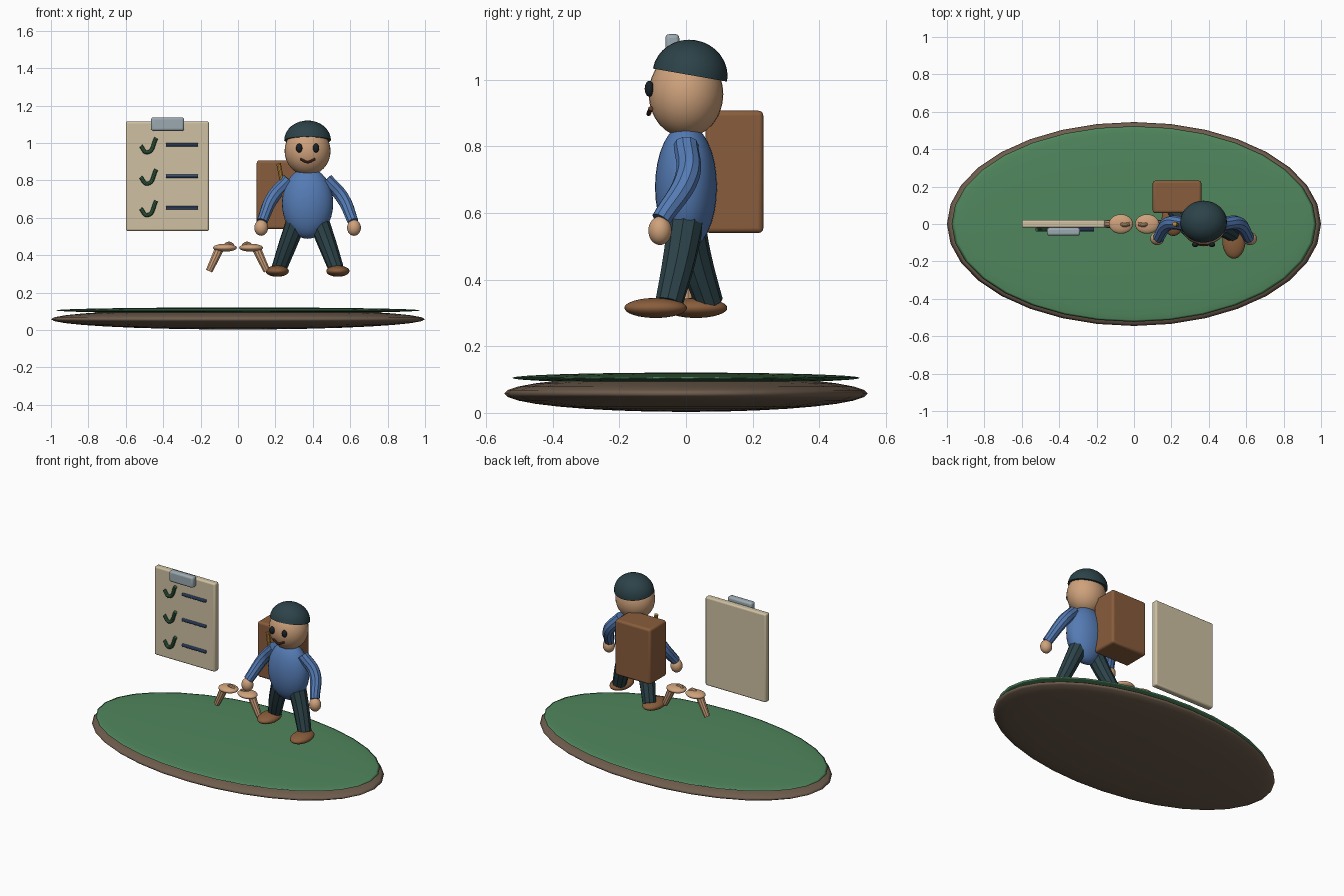
import bpy, bmesh, math

if "Cube" in bpy.data.objects:
    bpy.data.objects.remove(bpy.data.objects["Cube"])

def material(name, r, g, b):
    m = bpy.data.materials.new(name)
    m.diffuse_color = (r, g, b, 1)
    m.use_nodes = True
    m.node_tree.nodes["Principled BSDF"].inputs["Base Color"].default_value = m.diffuse_color
    return m

SOIL = material("soil", .16, .11, .075)
GRASS = material("grass", .08, .24, .11)
PAPER = material("paper", .62, .53, .36)
STEEL = material("steel", .33, .40, .44)
INK = material("ink_blue", .06, .12, .27)
TICK = material("tick_green", .04, .14, .07)
SKIN = material("skin", .62, .36, .20)
SHIRT = material("shirt", .09, .20, .46)
DARK = material("dark_cloth", .025, .055, .065)
LEATHER = material("leather", .25, .11, .045)
STRAP = material("strap", .52, .27, .05)
EYE = material("eye", .01, .015, .02)
MOUTH = material("mouth", .12, .04, .02)

def finish(ob, name, mat):
    ob.name = name
    ob.data.materials.clear()
    ob.data.materials.append(mat)
    return ob

def ball(name, loc, radii, mat, seg=32, rings=16, half=False, tilt=0):
    bm = bmesh.new()
    bmesh.ops.create_uvsphere(bm, u_segments=seg, v_segments=rings, radius=1)
    if half:
        geom = bm.verts[:] + bm.edges[:] + bm.faces[:]
        bmesh.ops.bisect_plane(bm, geom=geom, plane_co=(0, 0, 0), plane_no=(0, 0, 1),
                               clear_inner=True, dist=1e-4)
        bmesh.ops.contextual_create(bm, geom=[e for e in bm.edges if e.is_boundary])
    bmesh.ops.scale(bm, vec=radii, verts=bm.verts)
    for f in bm.faces:
        f.smooth = len(f.verts) < 5
    me = bpy.data.meshes.new(name)
    bm.to_mesh(me)
    bm.free()
    ob = bpy.data.objects.new(name, me)
    bpy.context.collection.objects.link(ob)
    ob.location = loc
    ob.rotation_euler.x = tilt
    return finish(ob, name, mat)

def box(name, lo, hi, mat, bevel=.01):
    loc = [(a + b) / 2 for a, b in zip(lo, hi)]
    bpy.ops.mesh.primitive_cube_add(size=1, location=loc)
    ob = bpy.context.object
    ob.scale = [b - a for a, b in zip(lo, hi)]
    bpy.ops.object.transform_apply(location=False, rotation=False, scale=True)
    mod = ob.modifiers.new("bevel", 'BEVEL')
    mod.width, mod.segments = bevel, 3
    bpy.ops.object.shade_smooth_by_angle()
    return finish(ob, name, mat)

def tube(name, pts, radii, mat, smooth=True):
    cu = bpy.data.curves.new(name, 'CURVE')
    cu.dimensions = '3D'
    cu.bevel_depth, cu.bevel_resolution = 1, 3
    cu.resolution_u, cu.use_fill_caps = 8, True
    sp = cu.splines.new('BEZIER')
    sp.bezier_points.add(len(pts) - 1)
    for bp, p, r in zip(sp.bezier_points, pts, radii):
        bp.co, bp.radius = p, r
        bp.handle_left_type = bp.handle_right_type = 'AUTO' if smooth else 'VECTOR'
    ob = bpy.data.objects.new(name, cu)
    bpy.context.collection.objects.link(ob)
    bpy.ops.object.select_all(action='DESELECT')
    ob.select_set(True)
    bpy.context.view_layer.objects.active = ob
    bpy.ops.object.convert(target='MESH')
    ob = bpy.context.object
    bpy.ops.object.shade_smooth_by_angle()
    return finish(ob, name, mat)

# Ground island
ball("soil_base", (0, 0, .058), (1, .545, .055), SOIL)
ball("grass_top", (0, 0, .105), (.975, .523, .016), GRASS)

# Checklist board
box("board", (-.6, -.02, .53), (-.155, .022, 1.115), PAPER)
box("clip", (-.465, -.062, 1.065), (-.288, -.02, 1.137), STEEL, .012)
for i in range(3):
    z = 1.0 - .168 * i
    tube(f"tick_{i}", [(-.52, -.03, z - .015), (-.485, -.03, z - .05), (-.437, -.03, z + .027)],
         [.011] * 3, TICK)
    tube(f"list_line_{i}", [(-.385, -.03, z - .01), (-.215, -.03, z - .01)], [.01] * 2, INK, False)

# Pair of loose hands with forearms
for side, s in (("left", -1), ("right", 1)):
    ball(f"{side}_open_hand", (s * .07, 0, .44), (.064, .052, .021), SKIN)
    tube(f"{side}_thumb", [(s * .07, 0, .45), (s * .05, -.005, .462), (s * .025, 0, .45)], [.011] * 3, SKIN)
    tube(f"{side}_forearm", [(s * .1, 0, .435), (s * .122, 0, .385), (s * .155, 0, .315)],
         [.025, .023, .019], SKIN)

# Hiker: head and torso
CX = .372
ball("torso", (CX, 0, .678), (.137, .093, .19), SHIRT)
ball("head", (CX, 0, .957), (.123, .112, .13), SKIN)
ball("cap", (CX, .012, 1.014), (.125, .113, .106), DARK, half=True, tilt=math.radians(-10))
tube("smile", [(CX - .038, -.106, .914), (CX, -.112, .898), (CX + .04, -.106, .914)], [.007] * 3, MOUTH)

# Limbs
for side, s, foot_y in (("left", -1, .03), ("right", 1, -.091)):
    ball(f"{side}_eye", (CX + s * .045, -.11, .973), (.017, .014, .024), EYE, 16, 10)
    tube(f"{side}_arm", [(CX + s * .1, 0, .805), (CX + s * .185, .004, .71), (CX + s * .243, -.075, .58)],
         [.037, .037, .03], SHIRT)
    ball(f"{side}_hand", (CX + s * .248, -.078, .547), (.037, .035, .043), SKIN)
    ankle_y = foot_y + .04
    tube(f"{side}_leg", [(CX + s * .06, 0, .58), (CX + s * .105, ankle_y * .4, .46),
                         (CX + s * .152, ankle_y, .33)], [.056, .05, .042], DARK)
    ball(f"{side}_shoe", (CX + s * .162, foot_y, .315), (.062, .094, .03), LEATHER)

# Backpack and straps
box("backpack", (.1, .058, .54), (.36, .232, .907), LEATHER, .014)
for i, (s, x) in enumerate(((1, .217), (-1, .527))):
    if i == 0:
        tube("strap", [(x, 0, .89), (x + s * .02, -.005, .78), (x + s * .05, 0, .55)], [.012] * 3, STRAP)
